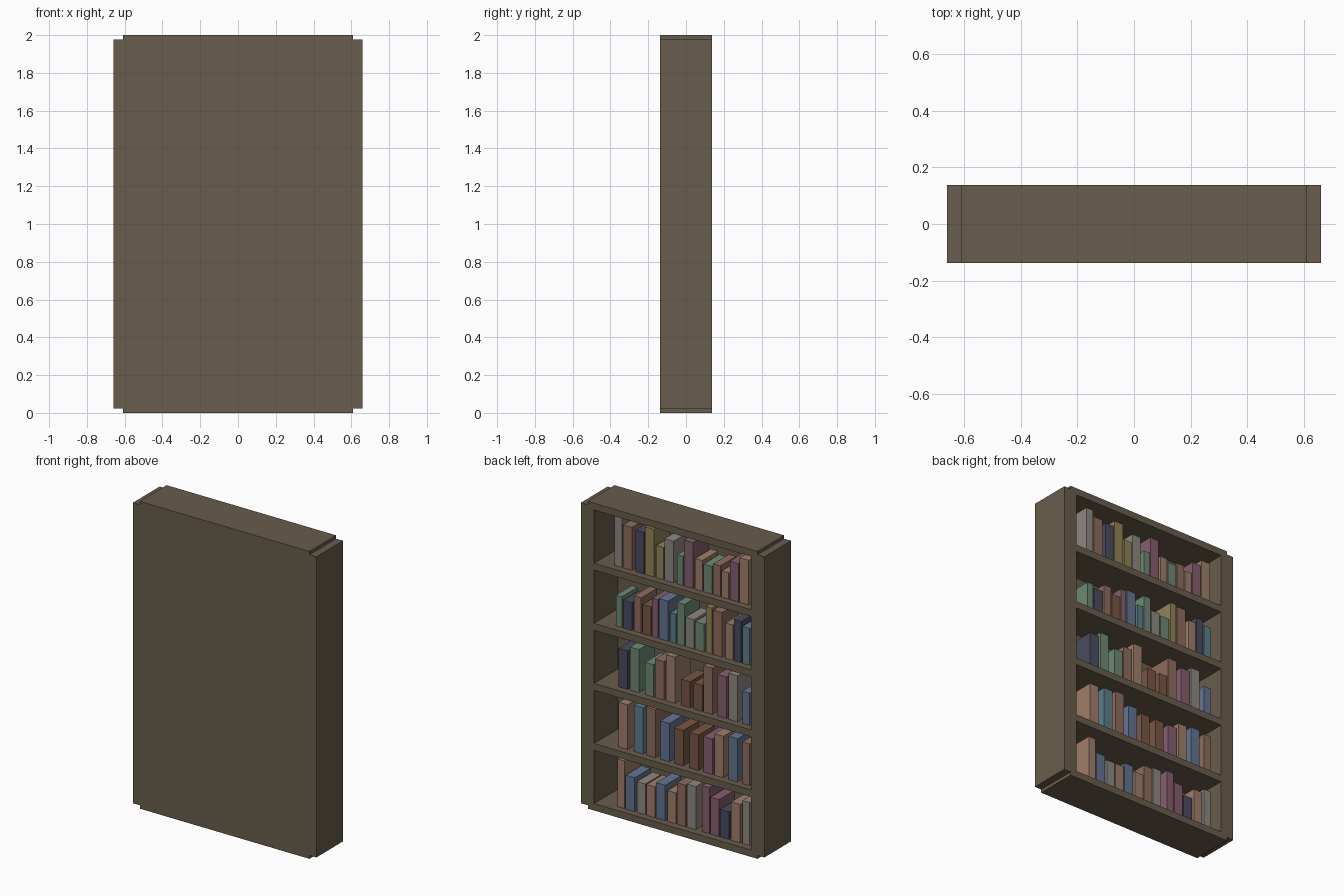
import bpy

if "Cube" in bpy.data.objects:
    bpy.data.objects.remove(bpy.data.objects["Cube"])

def material(name, rgb):
    """Material from 0-255 display colour."""
    m = bpy.data.materials.new(name)
    m.diffuse_color = [(c / 255) ** 2.2 for c in rgb] + [1]
    m.use_nodes = True
    m.node_tree.nodes["Principled BSDF"].inputs["Base Color"].default_value = m.diffuse_color
    return m

def box(name, x0, x1, y0, y1, z0, z1, mat):
    """Axis-aligned box between two corners."""
    bpy.ops.mesh.primitive_cube_add(size=1)
    o = bpy.context.object
    o.name = name
    for v in o.data.vertices:
        v.co = ((x0 + x1) / 2 + v.co.x * (x1 - x0),
                (y0 + y1) / 2 + v.co.y * (y1 - y0),
                (z0 + z1) / 2 + v.co.z * (z1 - z0))
    o.data.materials.append(mat)
    return o

wood = material("dark_wood", (104, 93, 77))
D, T, PITCH = 0.1375, 0.045, 0.391   # half depth, board thickness, shelf pitch

# Side uprights, a little shorter than the case
for side, s in (("left", -1), ("right", 1)):
    a, b = sorted((s * 0.566, s * 0.66))
    box(side + "_upright", a, b, -D, D, 0.022, 1.978, wood)

# Bottom, shelves and top (ends run into the uprights)
for k in range(6):
    name = "bottom_board" if k == 0 else "top_board" if k == 5 else f"shelf_{k}"
    box(name, -0.61, 0.61, -D, D, k * PITCH, k * PITCH + T, wood)

# Closed panel on the -y face
box("back_panel", -0.61, 0.61, -D, -D + 0.027, 0.0, 2.0, wood)

# Cloth colours, keyed by one letter
cloth = {k: material("cloth_" + n, c) for k, n, c in (
    ("w", "grey", (140, 134, 128)), ("p", "rose", (140, 108, 95)),
    ("t", "tan", (158, 125, 105)), ("n", "navy", (75, 77, 97)),
    ("y", "ochre", (143, 130, 88)), ("g", "green", (110, 136, 115)),
    ("m", "mauve", (133, 95, 110)), ("b", "blue", (100, 116, 145)),
    ("c", "teal", (95, 125, 138)), ("r", "brown", (120, 86, 70)))}

# Rows from bottom: colours, outer edge x and heights (hundredths)
rows = [
    ("tbwtbtpwmmntw",
     (43, 37, 29, 22, 15, 7, 0, -7, -18, -24, -31, -39, -47),
     (31, 22, 20, 20, 23, 20, 27, 28, 30, 24, 18, 25, 28)),
    ("tcpbrrmtbp",
     (42, 31, 22, 12, 2, -9, -19, -27, -37, -47),
     (29, 30, 31, 25, 23, 23, 23, 27, 28, 27)),
    ("nggptrrpmwb",
     (42, 34, 23, 16, 8, -3, -12, -19, -29, -37, -47),
     (25, 28, 21, 25, 30, 17, 17, 30, 27, 30, 21)),
    ("gnprmbcgwgyptnc",
     (44, 39, 31, 25, 18, 13, 5, 0, -6, -13, -21, -26, -35, -41, -47),
     (20, 18, 23, 19, 25, 26, 19, 27, 19, 18, 30, 29, 23, 27, 24)),
    ("wpnyywgmtgptmt",
     (45, 39, 30, 23, 15, 9, 0, -5, -13, -19, -26, -32, -38, -45),
     (32, 28, 27, 31, 21, 27, 19, 30, 20, 18, 20, 17, 25, 29)),
]

# Books standing on each shelf, spines facing +y
for r, (colours, edges, heights) in enumerate(rows):
    z = r * PITCH + T
    for i, (c, x, h) in enumerate(zip(colours, edges, heights)):
        nxt = edges[i + 1] if i + 1 < len(edges) else -53
        w = min(0.065, (x - nxt) / 100 - 0.008)
        box(f"book_{r + 1}_{i + 1}", x / 100 - w, x / 100,
            -0.07, 0.092, z, z + h / 100, cloth[c])
